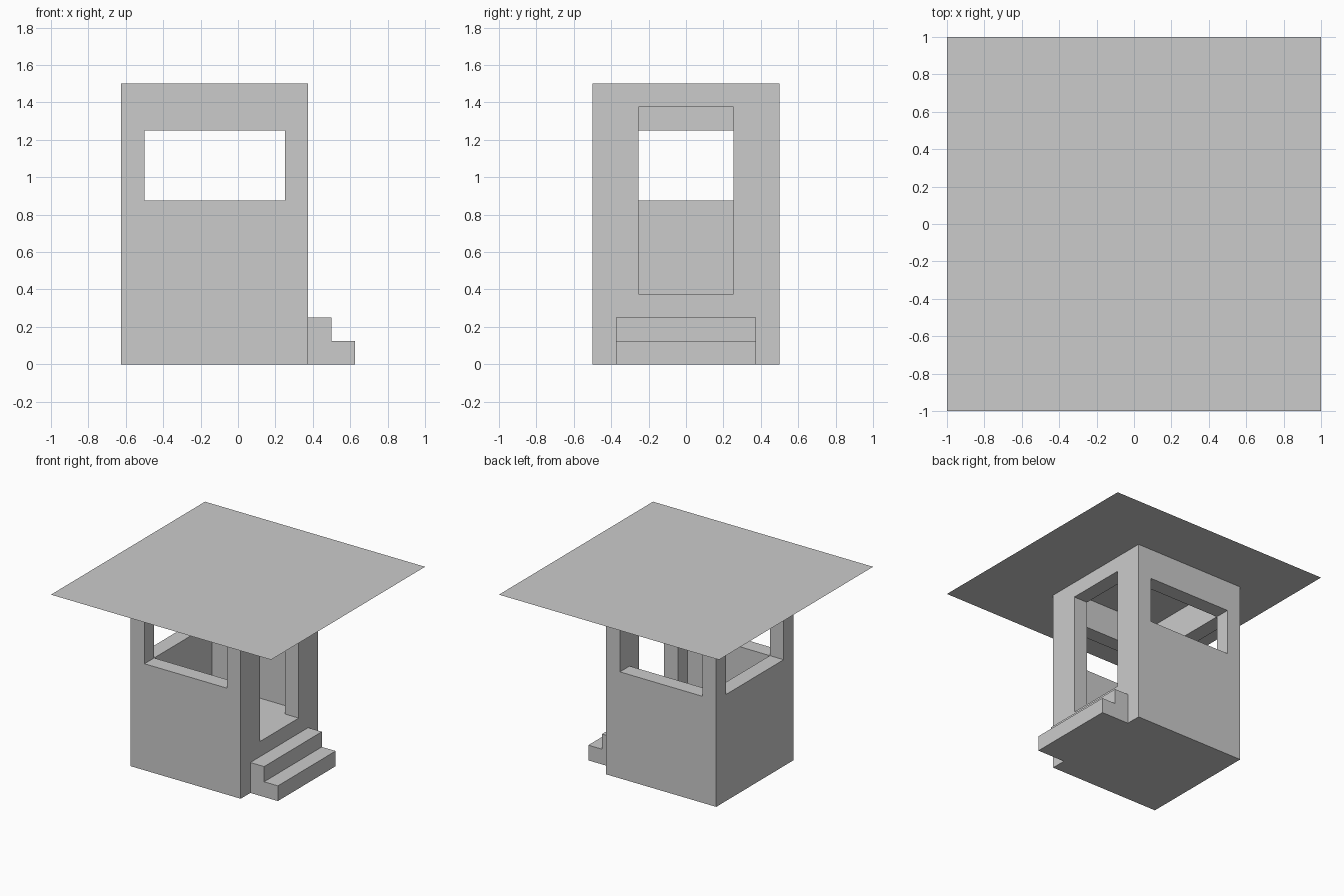
import bpy, bmesh

if "Cube" in bpy.data.objects:
    bpy.data.objects.remove(bpy.data.objects["Cube"])


def add_mesh(name, bm):
    bmesh.ops.recalc_face_normals(bm, faces=bm.faces)
    mesh = bpy.data.meshes.new(name)
    bm.to_mesh(mesh)
    bm.free()
    obj = bpy.data.objects.new(name, mesh)
    bpy.context.collection.objects.link(obj)
    return obj


def box(name, lo, hi):
    bm = bmesh.new()
    bmesh.ops.create_cube(bm, size=1)
    for v in bm.verts:
        v.co = [h if c > 0 else l for c, l, h in zip(v.co, lo, hi)]
    return add_mesh(name, bm)


# Booth body: solid block, hollowed above the raised floor
booth = box("booth_walls", (-0.625, -0.5, 0), (0.375, 0.5, 1.5))
cutters = [
    box("room_cutter", (-0.5, -0.375, 0.375), (0.25, 0.375, 1.7)),
    # Front and back windows
    box("side_window_cutter", (-0.5, -0.7, 0.875), (0.25, 0.7, 1.25)),
    # Left window
    box("end_window_cutter", (-0.8, -0.375, 0.875), (-0.3, 0.375, 1.25)),
    # Doorway on the right
    box("door_cutter", (0.1, -0.253, 0.375), (0.6, 0.253, 1.375)),
]
for cutter in cutters:
    cutter.hide_render = True
    mod = booth.modifiers.new(cutter.name, 'BOOLEAN')
    mod.operation = 'DIFFERENCE'
    mod.solver = 'EXACT'
    mod.object = cutter

# Bake the cuts and remove the helpers
bpy.context.view_layer.update()
baked = bpy.data.meshes.new_from_object(
    booth.evaluated_get(bpy.context.evaluated_depsgraph_get()))
booth.modifiers.clear()
booth.data = baked
for cutter in cutters:
    bpy.data.objects.remove(cutter)

# Open wall tops, since the roof sheet closes them
bm = bmesh.new()
bm.from_mesh(booth.data)
tops = [f for f in bm.faces if all(v.co.z > 1.499 for v in f.verts)]
bmesh.ops.delete(bm, geom=tops, context='FACES')
bm.to_mesh(booth.data)
bm.free()

# Roof: a thin flat sheet that is also the ceiling
bm = bmesh.new()
bmesh.ops.create_grid(bm, x_segments=1, y_segments=1, size=1)
roof = add_mesh("roof", bm)
for v in roof.data.vertices:
    v.co.z = 1.5

# Entrance steps: stair profile extruded along y
profile = [(0.375, 0), (0.625, 0), (0.625, 0.125),
           (0.5, 0.125), (0.5, 0.25), (0.375, 0.25)]
bm = bmesh.new()
face = bm.faces.new([bm.verts.new((x, -0.375, z)) for x, z in profile])
out = bmesh.ops.extrude_face_region(bm, geom=[face], use_keep_orig=True)
bmesh.ops.translate(bm, vec=(0, 0.75, 0), verts=[
    g for g in out["geom"] if isinstance(g, bmesh.types.BMVert)])
add_mesh("entrance_steps", bm)
